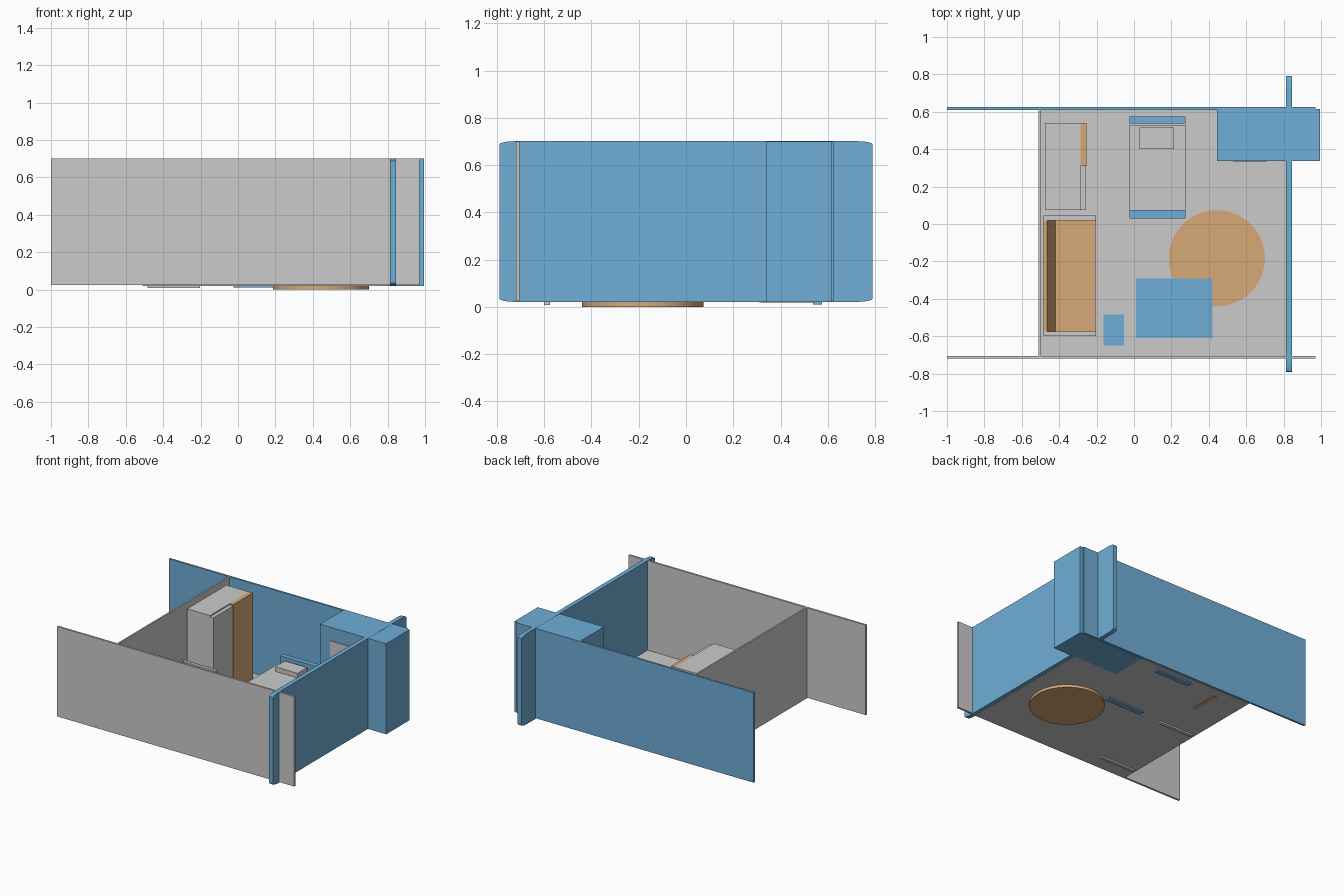
import bpy, bmesh, math

if "Cube" in bpy.data.objects:
    bpy.data.objects.remove(bpy.data.objects["Cube"])

def material(name, rgb):
    m = bpy.data.materials.new(name)
    m.diffuse_color = (*rgb, 1)
    m.use_nodes = True
    m.node_tree.nodes["Principled BSDF"].inputs["Base Color"].default_value = m.diffuse_color
    return m

BLUE = material("blue", (0.16, 0.42, 0.68))
TAN = material("tan", (0.68, 0.40, 0.18))

def finish(name, bm, mat):
    bmesh.ops.recalc_face_normals(bm, faces=bm.faces)
    me = bpy.data.meshes.new(name)
    bm.to_mesh(me)
    bm.free()
    if mat:
        me.materials.append(mat)
    ob = bpy.data.objects.new(name, me)
    bpy.context.collection.objects.link(ob)
    return ob

def box(name, x, y, z, mat=None):
    """Box from (min, max) ranges."""
    bm = bmesh.new()
    bmesh.ops.create_cube(bm, size=1)
    for v in bm.verts:
        v.co = [r[0] if c < 0 else r[1] for r, c in zip((x, y, z), v.co)]
    return finish(name, bm, mat)

def prism(name, points, axis, lo, hi, mat=None):
    """Extrude a 2D profile along axis 0 (points are y,z) or axis 1 (points are x,z)."""
    bm = bmesh.new()
    place = lambda a, b, t: (t, a, b) if axis == 0 else (a, t, b)
    rings = [[bm.verts.new(place(a, b, t)) for a, b in points] for t in (lo, hi)]
    for r in rings:
        bm.faces.new(r)
    n = len(points)
    for i in range(n):
        j = (i + 1) % n
        bm.faces.new((rings[0][i], rings[0][j], rings[1][j], rings[1][i]))
    return finish(name, bm, mat)

# Floor and walls
box("floor", (-0.51, 0.815), (-0.705, 0.61), (0.02, 0.028))
box("front_wall", (-1, 0.97), (-0.72, -0.705), (0.025, 0.70))
box("back_wall", (-1, 0.97), (0.61, 0.625), (0.025, 0.70), BLUE)
box("left_wall", (-0.51, -0.498), (-0.705, 0.61), (0.022, 0.70))

# Right wall with softened corners
corners = []
for sy, sz, start in ((1, 1, 0), (-1, 1, 90), (-1, -1, 180), (1, -1, 270)):
    for k in range(6):
        a = math.radians(start + 18 * k)
        corners.append((sy * 0.72 + 0.07 * math.cos(a), 0.361 + sz * 0.326 + 0.014 * math.sin(a)))
prism("right_wall", corners, 0, 0.812, 0.845, BLUE)

# Corner closet and its door
box("corner_closet", (0.445, 0.995), (0.338, 0.615), (0.0195, 0.70), BLUE)
box("closet_door", (0.53, 0.71), (0.333, 0.34), (0.028, 0.60))

# Wardrobe
box("wardrobe_body", (-0.475, -0.285), (0.075, 0.54), (0.022, 0.67))
box("wardrobe_grey_door", (-0.285, -0.257), (0.075, 0.31), (0.022, 0.66))
box("wardrobe_tan_door", (-0.285, -0.255), (0.31, 0.54), (0.018, 0.67), TAN)

# Bed
box("bed_headboard", (-0.025, 0.275), (0.538, 0.575), (0.01, 0.26), BLUE)
box("bed_footboard", (-0.025, 0.275), (0.03, 0.072), (0.01, 0.20), BLUE)
box("mattress", (-0.025, 0.275), (0.072, 0.528), (0.024, 0.21))
box("pillow", (0.03, 0.215), (0.40, 0.515), (0.20, 0.245))

# Sofa
for i, y in enumerate((-0.60, 0.02)):
    box(f"sofa_arm_{i + 1}", (-0.485, -0.203), (y, y + 0.025), (0.008, 0.295))
prism("sofa_back", [(-0.485, 0.03), (-0.42, 0.03), (-0.42, 0.17), (-0.465, 0.30), (-0.485, 0.30)],
      1, -0.575, 0.02, TAN)
box("sofa_seat", (-0.42, -0.205), (-0.575, 0.02), (0.03, 0.16), TAN)

# Round rug
bm = bmesh.new()
bmesh.ops.create_cone(bm, cap_ends=True, segments=64, radius1=0.257, radius2=0.257, depth=0.031)
bmesh.ops.translate(bm, verts=bm.verts, vec=(0.443, -0.183, 0.0155))
rug = finish("round_rug", bm, TAN)
bpy.context.view_layer.objects.active = rug
rug.select_set(True)
bpy.ops.object.shade_smooth_by_angle()

# Flat mats
box("large_mat", (0.01, 0.42), (-0.61, -0.292), (0.028, 0.036), BLUE)
box("small_mat", (-0.162, -0.054), (-0.65, -0.485), (0.028, 0.034), BLUE)
